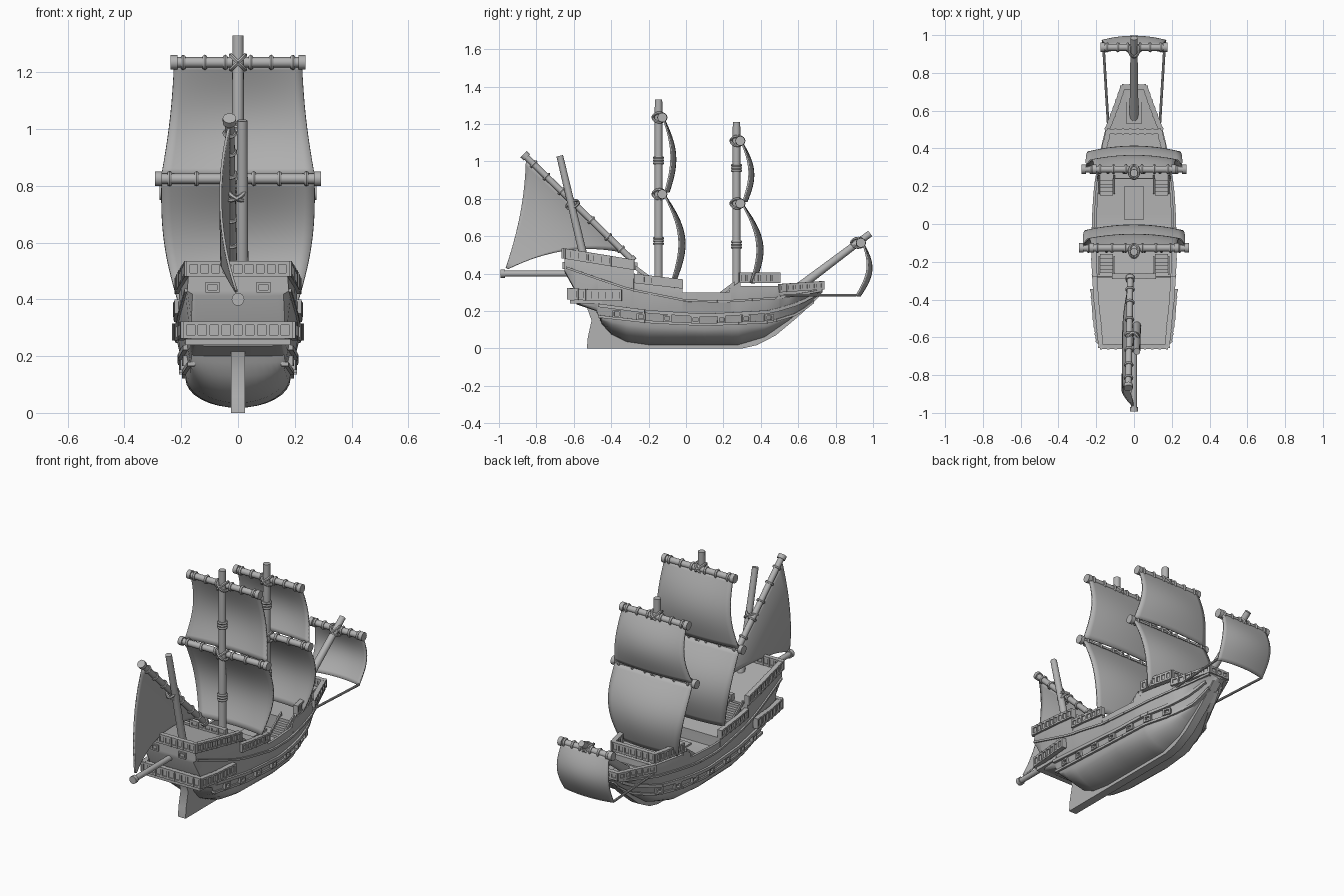
import bpy, bmesh, math
from mathutils import Vector as V, Matrix

if "Cube" in bpy.data.objects:
    bpy.data.objects.remove(bpy.data.objects["Cube"])

grey = bpy.data.materials.new("plain_grey")
grey.use_nodes = True
grey.diffuse_color = (0.45, 0.45, 0.45, 1)
grey.node_tree.nodes["Principled BSDF"].inputs["Base Color"].default_value = (0.45, 0.45, 0.45, 1)


# --- helpers ---
def finish(name, bm, angle=35):
    bmesh.ops.recalc_face_normals(bm, faces=bm.faces)
    me = bpy.data.meshes.new(name)
    bm.to_mesh(me)
    bm.free()
    ob = bpy.data.objects.new(name, me)
    bpy.context.collection.objects.link(ob)
    me.materials.append(grey)
    bpy.ops.object.select_all(action='DESELECT')
    ob.select_set(True)
    bpy.context.view_layer.objects.active = ob
    bpy.ops.object.shade_smooth_by_angle(angle=math.radians(angle))
    return ob


def table(*pts):
    def f(y):
        for (a, p), (b, q) in zip(pts, pts[1:]):
            if y <= b:
                return p + (q - p) * max(0, (y - a) / (b - a))
        return pts[-1][1]
    f.ys = [p[0] for p in pts]
    return f


def tube(bm, a, b, r, r2=None, n=16):
    a, b = V(a), V(b)
    m = Matrix.Translation((a + b) / 2) @ (b - a).to_track_quat('Z', 'Y').to_matrix().to_4x4()
    bmesh.ops.create_cone(bm, cap_ends=True, segments=n, radius1=r, radius2=r2 or r,
                          depth=(b - a).length, matrix=m)


def ring(bm, c, axis, R, r, n=16, k=6):
    m = Matrix.Translation(c) @ V(axis).to_track_quat('Z', 'Y').to_matrix().to_4x4()
    grid = [[bm.verts.new(m @ V(((R + r * math.cos(q)) * math.cos(p), (R + r * math.cos(q)) * math.sin(p),
                                 r * math.sin(q)))) for q in [math.tau * j / k for j in range(k)]]
            for p in [math.tau * i / n for i in range(n)]]
    for i in range(n):
        for j in range(k):
            bm.faces.new((grid[i - 1][j - 1], grid[i][j - 1], grid[i][j], grid[i - 1][j]))


def spar(bm, a, b, r, bands):
    a, b = V(a), V(b)
    tube(bm, a, b, r)
    for t in bands:
        ring(bm, a.lerp(b, t), b - a, r, r * 0.5)
    for p, q in ((a, b), (b, a)):
        d = (q - p).normalized() * 0.012
        tube(bm, p - d, p + d, r * 1.4)


def beam(bm, a, b, w, h):
    a, b = V(a), V(b)
    s = (b - a).cross(V((0, 0, 1))).normalized() * w / 2
    up = V((0, 0, h))
    lo = [bm.verts.new(p) for p in (a - s, b - s, b + s, a + s)]
    hi = [bm.verts.new(v.co + up) for v in lo]
    bm.faces.new(lo)
    bm.faces.new(hi)
    for i in range(4):
        bm.faces.new((lo[i - 1], lo[i], hi[i], hi[i - 1]))


def strip(bm, path, w, h):
    for a, b in zip(path, path[1:]):
        beam(bm, a, b, w, h)


def rail(name, path, h, gap=0.04):
    # panelled bulwark with foot moulding, cap and posts
    bm = bmesh.new()
    up = V((0, 0, 1))
    path = [V(p) for p in path]
    strip(bm, path, 0.014, h)
    strip(bm, path, 0.026, 0.012)
    strip(bm, [p + up * (h - 0.012) for p in path], 0.026, 0.012)
    for a, b in zip(path, path[1:]):
        n = max(1, round((b - a).length / gap))
        d = (b - a).normalized() * 0.006
        for i in range(n + 1):
            p = a.lerp(b, i / n)
            beam(bm, p - d, p + d, 0.03, h)
    return finish(name, bm)


def sheet(name, f, n=16):
    bm = bmesh.new()
    g = [[bm.verts.new(f(i / n, j / n)) for j in range(n + 1)] for i in range(n + 1)]
    for i in range(n):
        for j in range(n):
            bm.faces.new((g[i][j], g[i + 1][j], g[i + 1][j + 1], g[i][j + 1]))
    ob = finish(name, bm)
    mod = ob.modifiers.new("thickness", 'SOLIDIFY')
    mod.thickness = 0.009
    mod.offset = 0


# --- hull lines along the length ---
z_keel = table((-.65, .41), (-.6, .32), (-.585, .235), (-.48, .2), (-.45, .13), (-.4, .075), (-.32, .035),
               (-.2, .018), (.28, .018), (.42, .06), (.55, .15), (.66, .24), (.73, .3))
z_low = table((-.47, .165), (-.2, .135), (.1, .12), (.45, .135), (.6, .18), (.73, .28))
z_wale = table((-.47, .22), (-.2, .185), (.1, .165), (.45, .185), (.6, .23), (.73, .3))
z_mid = table((-.65, .43), (-.45, .36), (-.3, .31), (0, .25), (.2, .245), (.5, .265), (.73, .305))
w_low = table((-.65, .15), (-.47, .165), (-.2, .185), (.1, .185), (.3, .165), (.45, .115), (.55, .065), (.73, .01))
w_top = table((-.65, .175), (-.4, .2), (-.2, .213), (.05, .21), (.2, .2), (.35, .175), (.5, .14), (.6, .1), (.73, .055))
z_deck = table((-.65, .48), (-.28, .42), (-.279, .35), (-.02, .32), (-.019, .255), (.239, .255), (.24, .335),
               (.5, .335), (.501, .3), (.73, .315))


def w_wale(y):
    return w_low(y) * 0.6 + w_top(y) * 0.4


def section(y):
    zk = z_keel(y)
    zl = max(z_low(y), zk + .004)
    zw = max(z_wale(y), zl + .004)
    zm = max(z_mid(y), zw + .004)
    pts = [(w_low(y) * math.sin(t), zk + (zl - zk) * (1 - math.cos(t)))
           for t in [math.pi / 2 * i / 8 for i in range(9)]]
    return pts + [(w_wale(y), zw), (w_top(y) + .004, zm), (w_top(y), max(z_deck(y), zm + .003))]


bm = bmesh.new()
ys = sorted({round(y, 3) for f in (z_keel, z_low, z_mid, w_low, w_top, z_deck) for y in f.ys})
rows = []
for y in ys:
    half = section(y)
    ringpts = [(-x, z) for x, z in reversed(half[1:])] + half
    rows.append([bm.verts.new((x, y, z)) for x, z in ringpts])
for a, b in zip(rows, rows[1:]):
    for i in range(len(a)):
        bm.faces.new((a[i - 1], a[i], b[i], b[i - 1]))
bm.faces.new(rows[0])
bm.faces.new(rows[-1])
finish("hull", bm)

# --- keel and rudder ---
bm = bmesh.new()
prof = [(-.53, 0), (.3, 0), (.38, .018), (.48, .07), (.6, .17), (.72, .285), (.68, .3), (.5, .16), (.3, .06),
        (-.4, .1), (-.46, .22), (-.53, .22), (-.505, .15), (-.525, .06)]
f = bm.faces.new([bm.verts.new((-.025, y, z)) for y, z in prof])
new = bmesh.ops.extrude_face_region(bm, geom=[f])["geom"]
bmesh.ops.translate(bm, vec=(.05, 0, 0), verts=[v for v in new if isinstance(v, bmesh.types.BMVert)])
finish("keel_and_rudder", bm)

# --- wales, gun ports and bulwarks on both sides ---
wales, ports, bulwark = bmesh.new(), bmesh.new(), bmesh.new()
for s in (-1, 1):
    run = [-.47 + i * .05 for i in range(24)]
    strip(wales, [(s * w_low(y), y, z_low(y)) for y in run], .026, .014)
    strip(wales, [(s * w_wale(y), y, z_wale(y) + .002) for y in run], .034, .018)
    strip(wales, [(s * w_top(y), y, z_mid(y)) for y in [-.64 + i * .062 for i in range(23)]], .024, .012)
    for y in (-.37, -.24, -.1, .05, .19, .32, .44):
        def side(q, z):
            return V((s * (w_low(q) + w_wale(q)) / 2, q, z))
        z = z_low(y) + .012
        for q in (y - .018, y + .018):
            beam(ports, side(q - .005, z), side(q + .005, z), .034, .036)
        for dz in (0, .028):
            beam(ports, side(y - .02, z + dz), side(y + .02, z + dz), .034, .009)
    wall = [-.02, .05, .12, .2, .25, .29]
    strip(bulwark, [(s * (w_top(y) - .006), y, .25) for y in wall], .014, .05)
    beam(bulwark, (s * (w_top(.23) - .006), .23, .29), (s * (w_top(.29) - .006), .29, .33), .014, .03)
finish("wales", wales)
finish("gun_ports", ports)
finish("waist_bulwark", bulwark)


# --- railings ---
def edge(y0, y1, dz=0, out=0.0, n=3):
    return [V((w_top(y) + out, y, z_deck(y) + dz)) for y in [y0 + (y1 - y0) * i / n for i in range(n + 1)]]


def flip(path):
    return [V((-p.x, p.y, p.z)) for p in reversed(path)]


p = edge(-.282, -.65)
rail("quarterdeck_railing", p + flip(p), .055)
rail("quarterdeck_front_railing", [(-.11, -.275, .42), (.11, -.275, .42)], .04)
p = edge(-.27, -.022)
rail("middle_railing_left", p, .05)
rail("middle_railing_right", flip(p), .05)
p = edge(.29, .49, .015, -.006)
rail("forecastle_railing", p + flip(p), .055)
p = edge(.502, .725, 0, .002)
rail("beak_railing", p + flip(p), .045)
p = [V((.217, -.35, .255)), V((.205, -.5, .255)), V((.188, -.62, .262))]
rail("stern_gallery", p + flip(p), .06)
bm = bmesh.new()
beam(bm, (0, -.62, .24), (0, -.45, .24), .37, .02)
finish("gallery_floor", bm)

# --- stern windows, hatches and stairs ---
bm = bmesh.new()
for x in (-.09, .09):
    for dx in (-.02, .02):
        beam(bm, (x + dx - .004, -.65, .425), (x + dx + .004, -.65, .425), .02, .036)
    for dz in (0, .028):
        beam(bm, (x - .022, -.65, .425 + dz), (x + .022, -.65, .425 + dz), .02, .008)
finish("stern_windows", bm)
bm = bmesh.new()
beam(bm, (0, .02, .25), (0, .2, .25), .1, .015)
beam(bm, (0, .53, .3), (0, .7, .308), .08, .012)
finish("deck_hatches", bm)
bm = bmesh.new()
for x in (-.145, .145):
    for y, z, top, d in ((-.17, .335, .42, -1), (.16, .25, .335, 1)):
        for i in range(5):
            q = y + d * i * .02
            beam(bm, (x - .035, q, z), (x + .035, q, z), .02, (top - z) * (i + 1) / 5)
        for e in (-.04, .04):
            beam(bm, (x + e, y, z + .01), (x + e, y + d * .1, top), .008, .025)
finish("stairs", bm)


# --- masts, yards and square sails ---
def square_sail(name, y0, z0, w0, y1, z1, w1, depth, bow):
    def f(u, v):
        k = 2 * u - 1
        w = w0 + (w1 - w0) * v + bow * math.sin(math.pi * v)
        y = y0 + (y1 - y0) * v + depth * math.sin(math.pi * v) * (1 - .25 * k * k) + .02 * v * (1 - k * k)
        return (w * k, y, z0 + (z1 - z0) * v)
    sheet(name, f)


def yard(name, y, z, w):
    bm = bmesh.new()
    spar(bm, (-w, y, z), (w, y, z), .018, (.07, .24, .4, .6, .76, .93))
    for tilt in (-1, 1):
        ring(bm, (0, y - .015, z), (tilt, 0, 1), .035, .008)
    finish(name, bm)


for label, y, base, top, upper, lower, foot, wu, wl, bands in (
        ("main", -.147, .32, 1.33, 1.235, .825, .37, .225, .28, (.56, .575, .59, .99, 1.005, 1.02)),
        ("fore", .27, .3, 1.21, 1.11, .775, .35, .21, .265, (.54, .555, .57, .95, .965, .98))):
    bm = bmesh.new()
    tube(bm, (0, y, base), (0, y, top), .022, .02)
    for z in bands:
        ring(bm, (0, y, z), (0, 0, 1), .022, .008)
    finish(label + "_mast", bm)
    yard(label + "_upper_yard", y + .02, upper, wu)
    yard(label + "_lower_yard", y + .02, lower, wl)
    square_sail(label + "_upper_sail", y + .025, upper, wu, y + .035, lower + .01, wl - .01, .05, -.008)
    square_sail(label + "_lower_sail", y + .03, lower, wl - .01, y + .075, foot, wl - .075, .075, .022)

# --- bowsprit with its sail and sheets ---
bm = bmesh.new()
tube(bm, (0, .56, .295), (0, .985, .615), .024, .018)
finish("bowsprit", bm)
yard("bow_yard", .935, .565, .165)
square_sail("bow_sail", .945, .565, .155, .91, .28, .16, .055, .012)
bm = bmesh.new()
for s in (-1, 1):
    tube(bm, (s * .16, .91, .285), (s * .135, .5, .285), .007, n=8)
finish("bow_sheets", bm)

# --- mizzen mast, lateen yard, boom and sail ---
bm = bmesh.new()
tube(bm, (.015, -.535, .44), (.015, -.675, 1.03), .022, .018)
for tilt in (-.6, .6):
    ring(bm, (-.005, -.607, .77), (tilt, -.5, 1), .034, .008)
finish("mizzen_mast", bm)
bm = bmesh.new()
spar(bm, (-.03, -.86, 1.03), (-.02, -.29, .475), .017, (.08, .2, .34, .48, .62, .78, .9))
finish("lateen_yard", bm)
bm = bmesh.new()
spar(bm, (0, -.98, .4), (0, -.62, .4), .016, ())
finish("boom", bm)


def lateen(u, v):
    s = v * .97
    p = V((-.03, -.855, 1.015)).lerp(V((-.025, -.32, .51)), u).lerp(V((0, -.97, .415)), s)
    arc = 4 * s * (1 - s)
    return p + V((-.045 * arc, .025 * arc * (1 - u), .06 * arc * u))


sheet("lateen_sail", lateen)
